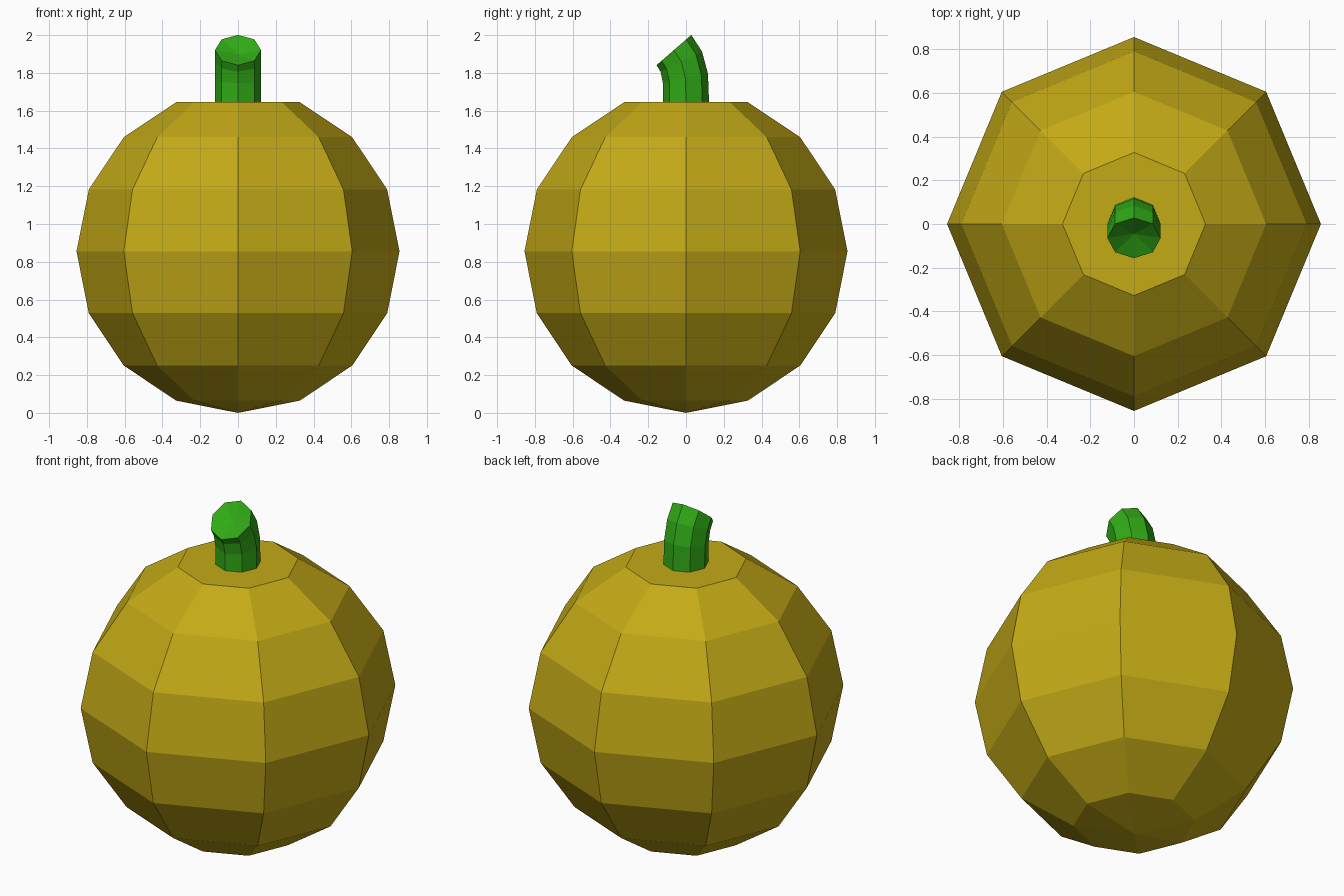
import bpy, bmesh
from math import sin, cos, pi, radians

if "Cube" in bpy.data.objects:
    bpy.data.objects.remove(bpy.data.objects["Cube"])

SIDES = 8


def material(name, color):
    m = bpy.data.materials.new(name)
    m.diffuse_color = (*color, 1)
    m.use_nodes = True
    m.node_tree.nodes["Principled BSDF"].inputs["Base Color"].default_value = m.diffuse_color
    return m


def ring(bm, radius, y, z, tilt=0.0):
    """Octagon around (0, y, z), its back edge raised by tilt."""
    verts = []
    for i in range(SIDES):
        a = 2 * pi * i / SIDES
        u, v = radius * cos(a), radius * sin(a)
        verts.append(bm.verts.new((u, y + v * cos(tilt), z + v * sin(tilt))))
    return verts


def bridge(bm, lower, upper):
    for i in range(SIDES):
        j = (i + 1) % SIDES
        bm.faces.new((lower[i], lower[j], upper[j], upper[i]))


def finish(bm, name, mat):
    mesh = bpy.data.meshes.new(name)
    bm.to_mesh(mesh)
    bm.free()
    mesh.materials.append(mat)
    ob = bpy.data.objects.new(name, mesh)
    bpy.context.collection.objects.link(ob)


# Pumpkin body: eight-sided sphere with its top sliced flat
R = 0.855
bm = bmesh.new()
rings = [ring(bm, R * sin(pi * k / 8), 0, R - R * cos(pi * k / 8)) for k in range(1, 8)]
for lower, upper in zip(rings, rings[1:]):
    bridge(bm, lower, upper)
pole = bm.verts.new((0, 0, 0))
for i in range(SIDES):
    bm.faces.new((rings[0][(i + 1) % SIDES], rings[0][i], pole))
bm.faces.new(rings[-1])
finish(bm, "pumpkin_body", material("pumpkin_yellow", (0.55, 0.4, 0.008)))

# Stem: octagonal tube bending forward, with a slightly hollow cut end
path = [(0, 1.645, 0), (-0.003, 1.77, 12), (-0.025, 1.86, 26), (-0.064, 1.921, 41)]
bm = bmesh.new()
rings = [ring(bm, 0.122, y, z, radians(t)) for y, z, t in path]
for lower, upper in zip(rings, rings[1:]):
    bridge(bm, lower, upper)
y, z, t = path[-1]
depth = 0.03
tip = bm.verts.new((0, y + depth * sin(radians(t)), z - depth * cos(radians(t))))
for i in range(SIDES):
    bm.faces.new((rings[-1][i], rings[-1][(i + 1) % SIDES], tip))
finish(bm, "stem", material("stem_green", (0.03, 0.4, 0.008)))
